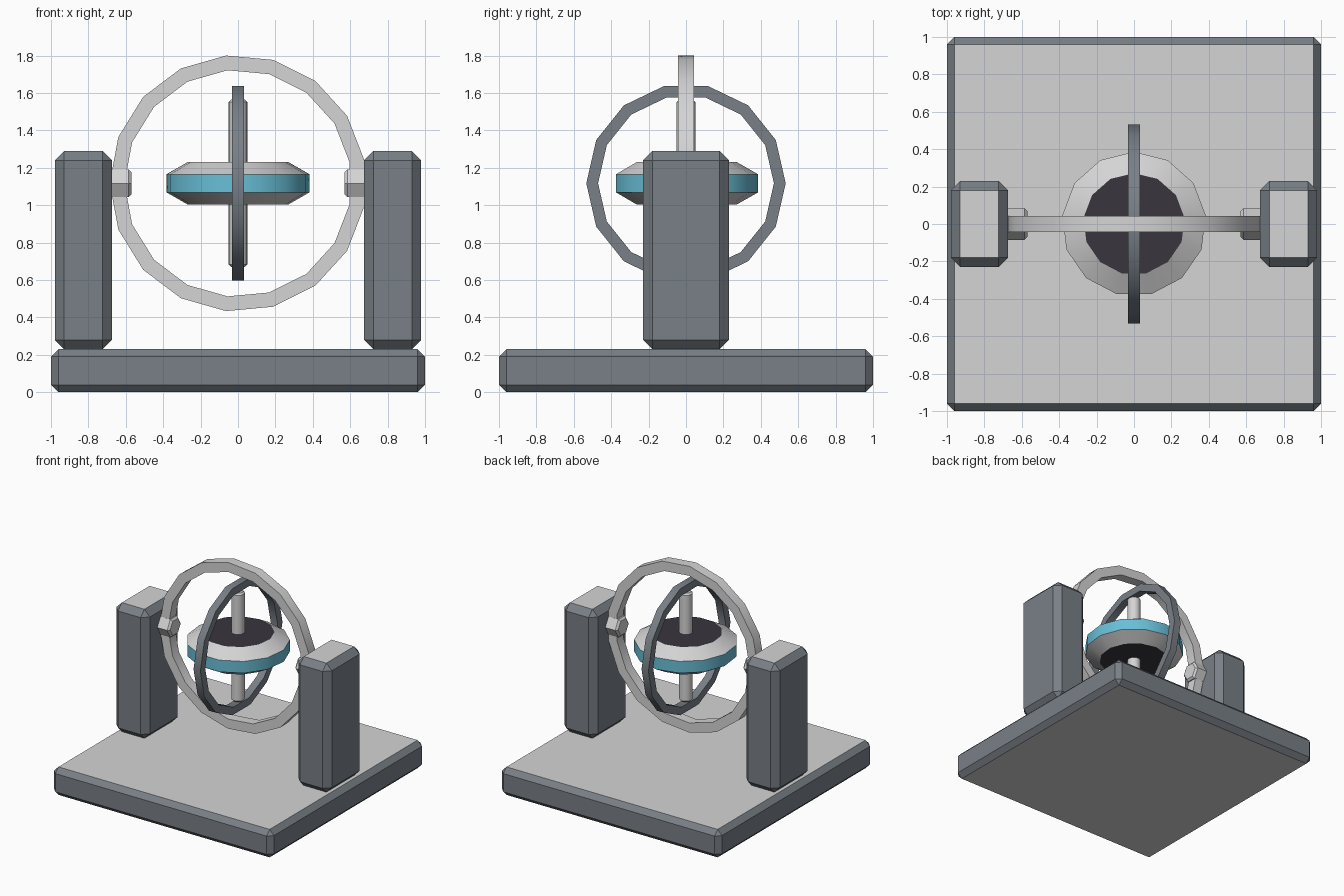
import bpy, bmesh, math
from mathutils import Matrix, Vector

if "Cube" in bpy.data.objects:
    bpy.data.objects.remove(bpy.data.objects["Cube"])

CZ = 1.117  # height of the gyroscope centre


def material(name, rgb):
    m = bpy.data.materials.new(name)
    m.diffuse_color = (*rgb, 1)
    m.use_nodes = True
    m.node_tree.nodes["Principled BSDF"].inputs["Base Color"].default_value = m.diffuse_color
    return m


LIGHT = material("light grey", (0.66, 0.66, 0.67))
DARK = material("slate grey", (0.19, 0.215, 0.24))
TEAL = material("teal", (0.14, 0.52, 0.68))
BLACK = material("charcoal", (0.04, 0.037, 0.047))


def finish(bm, name, mats, loc=(0, 0, 0), smooth=False, rule=None):
    bmesh.ops.recalc_face_normals(bm, faces=bm.faces)
    bm.normal_update()
    if rule:
        for f in bm.faces:
            f.material_index = rule(f)
    me = bpy.data.meshes.new(name)
    bm.to_mesh(me)
    bm.free()
    ob = bpy.data.objects.new(name, me)
    bpy.context.collection.objects.link(ob)
    ob.location = loc
    for m in mats:
        me.materials.append(m)
    if smooth:
        bpy.ops.object.select_all(action='DESELECT')
        ob.select_set(True)
        bpy.context.view_layer.objects.active = ob
        bpy.ops.object.shade_smooth_by_angle(angle=math.radians(30))
    return ob


def chamfered_box(name, size, loc, width):
    """Slate block with light flat top and bottom faces."""
    bm = bmesh.new()
    bmesh.ops.create_cube(bm, size=1)
    bmesh.ops.scale(bm, vec=size, verts=bm.verts)
    bmesh.ops.bevel(bm, geom=bm.edges[:], offset=width, segments=1, affect='EDGES')
    finish(bm, name, [DARK, LIGHT], loc, rule=lambda f: int(abs(f.normal.z) > 0.95))


def lathe(name, profile, sides, mats, loc, axis='Z', start=0.0, closed=False,
          smooth=True, rule=None):
    """Revolve (radius, height) points about an axis; open profiles get end caps."""
    bm = bmesh.new()
    turn = {'Z': Matrix(),
            'X': Matrix(((0, 0, 1), (1, 0, 0), (0, 1, 0))).to_4x4(),   # local x->y, y->z
            'Y': Matrix(((1, 0, 0), (0, 0, -1), (0, 1, 0))).to_4x4()}[axis]  # local y->z
    rows = []
    for r, h in profile:
        row = []
        for i in range(sides):
            a = start + math.tau * i / sides
            row.append(bm.verts.new(turn @ Vector((r * math.cos(a), r * math.sin(a), h))))
        rows.append(row)
    pairs = list(zip(rows, rows[1:])) + ([(rows[-1], rows[0])] if closed else [])
    for a, b in pairs:
        for i in range(sides):
            j = (i + 1) % sides
            bm.faces.new((a[i], a[j], b[j], b[i]))
    if not closed:
        bm.faces.new(rows[0])
        bm.faces.new(rows[-1])
    return finish(bm, name, mats, loc, smooth, rule)


def ring(name, outer, inner, half, sides, mat, axis, start):
    section = [(outer, -half), (outer, half), (inner, half), (inner, -half)]
    lathe(name, section, sides, [mat], (0, 0, CZ), axis, start, closed=True)


# base and the two uprights with their pivot pins
chamfered_box("base", (2, 2, 0.23), (0, 0, 0.115), 0.04)
for side, label in ((-1, "left"), (1, "right")):
    chamfered_box(label + "_upright", (0.305, 0.46, 1.06), (side * 0.827, 0, 0.76), 0.05)
    lathe(label + "_pivot_pin",
          [(0.068, -0.06), (0.085, -0.045), (0.085, 0.045), (0.068, 0.06)],
          6, [LIGHT], (side * 0.63, 0, CZ), 'X', smooth=False)

# gimbal rings
ring("outer_ring", 0.686, 0.607, 0.042, 17, LIGHT, 'Y', math.pi)
ring("inner_ring", 0.533, 0.47, 0.031, 14, DARK, 'X', 0)

# spinning rotor: teal rim, light cones, charcoal flat faces
def rotor_colour(f):
    if abs(f.normal.z) > 0.95:
        return 2
    return 1 if abs(f.normal.z) < 0.1 else 0


lathe("rotor", [(0.272, -0.113), (0.386, -0.048), (0.386, 0.048), (0.272, 0.113)],
      13, [LIGHT, TEAL, BLACK], (0, 0, CZ), start=math.pi / 2, rule=rotor_colour)

# spin axle through the rotor
lathe("axle", [(0.038, -0.447), (0.051, -0.434), (0.051, 0.434), (0.038, 0.447)],
      13, [LIGHT], (0, 0, CZ), start=math.pi / 2)
